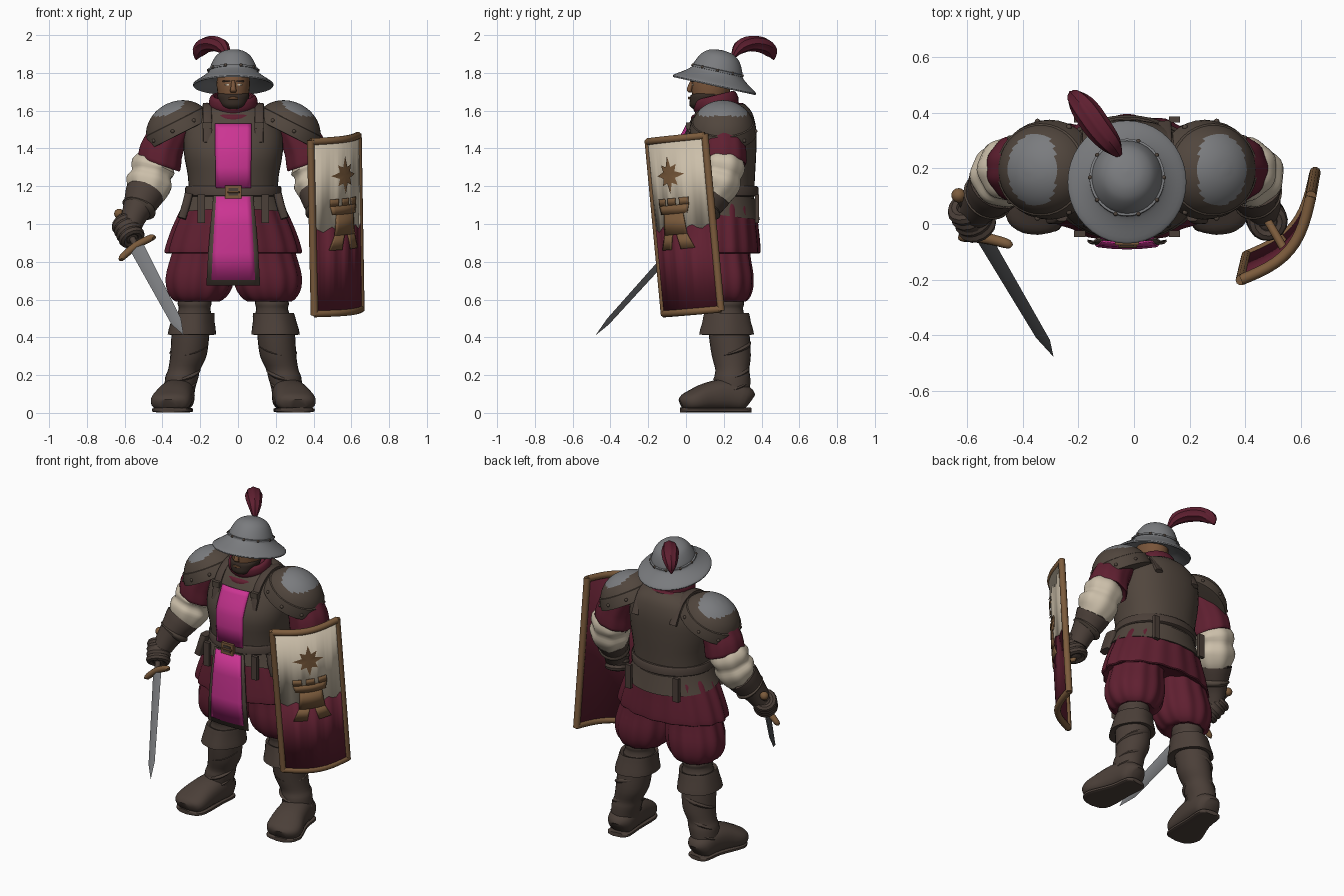
import bpy, bmesh, math
from mathutils import Vector as V

C = -0.025                      # the body's plane of symmetry
UP = V((0, 0, 1))

def material(name, rgb):
    m = bpy.data.materials.new(name)
    m.diffuse_color = (*rgb, 1)
    return m

leather = material("brown leather", (.082, .061, .047))
dark = material("dark boot leather", (.070, .050, .040))
maroon = material("maroon cloth", (.115, .014, .030))
pink = material("magenta cloth", (.60, .035, .29))
steel = material("steel", (.195, .20, .21))
cream = material("cream cloth", (.60, .52, .40))
tan = material("tan wood", (.20, .105, .045))
skin = material("skin", (.19, .09, .042))
hair = material("dark hair", (.035, .023, .017))

def build(name, verts, faces, mats, rule=None):
    me = bpy.data.meshes.new(name)
    me.from_pydata([tuple(v) for v in verts], [], faces)
    mats = mats if isinstance(mats, list) else [mats]
    for m in mats:
        me.materials.append(m)
    bm = bmesh.new()
    bm.from_mesh(me)
    bmesh.ops.recalc_face_normals(bm, faces=bm.faces)
    if rule:
        for f in bm.faces:
            f.material_index = rule(f.calc_center_median())
    bm.to_mesh(me)
    bm.free()
    ob = bpy.data.objects.new(name, me)
    bpy.context.collection.objects.link(ob)
    return ob

def spline(rings, sub):
    out, r = [], [V(q) for q in rings]
    for i in range(len(r) - 1):
        a, b, c, d = r[max(i - 1, 0)], r[i], r[i + 1], r[min(i + 2, len(r) - 1)]
        for k in range(sub):
            t = k / sub
            out.append(b + (c - a) * (t / 2) + (a * 2 - b * 5 + c * 4 - d) * (t * t / 2) + (b * 3 - a - c * 3 + d) * (t ** 3 / 2))
    return out + [r[-1]]

def loft(name, rings, mats, axis=None, n=24, p=2, pleat=(0, 0), sub=3, ref=None, rule=None):
    """Skin elliptical rings (x, y, z, ra, rb) along a path or a fixed axis."""
    r = spline(rings, sub)
    pts = [V(q[:3]) for q in r]
    whole = (axis or pts[-1] - pts[0]).normalized()
    ref = ref or (V((0, 1, 0)) if abs(whole.z) > .5 else UP)
    verts, faces = [], []
    for i, q in enumerate(r):
        t = (axis or pts[min(i + 1, len(r) - 1)] - pts[max(i - 1, 0)]).normalized()
        a = ref.cross(t).normalized()
        b = t.cross(a)
        for k in range(n):
            w = math.tau * k / n
            c, s = math.cos(w), math.sin(w)
            m = 1 + pleat[1] * math.cos(pleat[0] * w)
            c, s = [math.copysign(abs(e) ** (2 / p), e) * m for e in (c, s)]
            verts.append(pts[i] + a * c * max(q[3], .001) + b * s * max(q[4], .001))
    for i in range(len(r) - 1):
        for k in range(n):
            j = (k + 1) % n
            faces.append((i * n + k, i * n + j, i * n + n + j, i * n + n + k))
    faces += [tuple(range(n)), tuple(range(len(verts) - n, len(verts)))]
    return build(name, verts, faces, mats, rule)

def flat(name, rows, mat, axis=UP, **kw):   # rows: z, y, rx, ry
    return loft(name, [(C, y, z, a, b) for z, y, a, b in rows], mat, axis=V(axis).normalized(), **kw)

def side(s, rings):                         # offset from the body centre -> x
    return [(C + s * q[0], *q[1:]) for q in rings]

def lathe(name, base, axis, prof, mats, sy=1, **kw):   # prof: radius, height
    axis = V(axis).normalized()
    return loft(name, [(*(V(base) + axis * h), r, r * sy) for r, h in prof], mats, axis=axis, **kw)

def blob(name, loc, scale, mat):
    bpy.ops.mesh.primitive_uv_sphere_add(segments=16, ring_count=10, location=loc)
    ob = bpy.context.object
    ob.name, ob.scale = name, scale
    ob.data.materials.append(mat)

def box(name, loc, size, mat):
    bpy.ops.mesh.primitive_cube_add(size=1, location=loc)
    ob = bpy.context.object
    ob.name, ob.scale = name, size
    ob.data.materials.append(mat)

def fist(name, loc, axis):
    axis = V(axis).normalized()
    blob(name + "_palm", loc, (.065, .068, .072), dark)
    for k in range(4):
        bpy.ops.mesh.primitive_torus_add(location=V(loc) + axis * (k - 1.5) * .033, major_radius=.05, minor_radius=.023,
            major_segments=16, minor_segments=8, rotation=axis.to_track_quat('Z', 'Y').to_euler())
        bpy.context.object.name = name + "_finger"
        bpy.context.object.data.materials.append(dark)

# Torso, belt and skirt
flat("cuirass", [(1.13, .165, .235, .195), (1.25, .16, .24, .205), (1.38, .16, .262, .212), (1.5, .185, .255, .187),
     (1.59, .2, .2, .15), (1.635, .2, .12, .11)], leather, n=40, p=2.25)
flat("belt", [(1.145, .165, .25, .212), (1.15, .165, .255, .22), (1.19, .165, .255, .22), (1.2, .165, .25, .212)], dark, n=40, sub=1)
flat("jacket_hem", [(1.16, .165, .245, .205), (1.11, .165, .262, .215), (1.05, .165, .292, .228), (1.055, .165, .27, .2)], leather, axis=(0, .13, 1), n=40, sub=1)
flat("skirt", [(1.13, .165, .24, .19), (1.08, .165, .272, .205), (.98, .165, .318, .215), (.88, .165, .352, .225), (.845, .165, .35, .22), (.87, .165, .28, .17)],
     maroon, n=96, pleat=(16, .02))
box("belt_buckle", (C, -.066, 1.17), (.085, .02, .07), tan)
box("buckle_inset", (C, -.075, 1.17), (.05, .008, .04), dark)
loft("buckle_prong", [(C - .03, -.081, 1.17, .006, .006), (C + .035, -.081, 1.17, .006, .006)], tan, n=8, sub=1)

# Tabard panels that curve with the body
def panel(name, rows, mat, k):              # rows: z, half width, y
    nc = 9
    verts = [(C + w * (2 * i / (nc - 1) - 1), y + k * (w * (2 * i / (nc - 1) - 1)) ** 2, z) for z, w, y in rows for i in range(nc)]
    faces = [(j * nc + i, j * nc + i + 1, j * nc + nc + i + 1, j * nc + nc + i) for j in range(len(rows) - 1) for i in range(nc - 1)]
    m = build(name, verts, faces, mat).modifiers.new("thickness", 'SOLIDIFY')
    m.thickness, m.offset = .008, 0

panel("chest_tabard", [(1.53, .096, .006), (1.5, .096, -.009), (1.46, .096, -.03), (1.42, .096, -.047), (1.38, .095, -.06), (1.3, .094, -.059), (1.19, .092, -.056)], pink, 1.1)
panel("tabard_border", [(1.15, .105, -.06), (1.0, .12, -.073), (.85, .132, -.08), (.675, .142, -.074)], leather, .7)
panel("skirt_tabard", [(1.145, .09, -.067), (1.0, .1, -.08), (.85, .108, -.087), (.705, .115, -.081)], pink, .7)

# Collar, head and beard
lathe("collar", (C, .175, 1.57), (0, -.25, 1), [(.16, 0), (.15, .035), (.125, .045), (.13, .07), (.122, .105), (.10, .11), (.09, .06)], maroon, .95)
flat("head", [(1.58, .13, .06, .06), (1.63, .12, .072, .08), (1.69, .13, .083, .098), (1.75, .135, .088, .105), (1.84, .14, .08, .09)], skin)
flat("beard", [(1.6, .085, .03, .035), (1.625, .095, .065, .075), (1.655, .108, .08, .088), (1.682, .118, .085, .093), (1.692, .125, .078, .08)], hair, p=2.3)
loft("nose", [(C, .035, 1.76, .009, .012), (C, .02, 1.72, .014, .014), (C, .018, 1.705, .017, .012), (C, .03, 1.695, .012, .012)], skin, axis=UP, n=12)
loft("mouth", [(C - .025, .022, 1.664, .003, .004), (C, .016, 1.667, .006, .008), (C + .025, .022, 1.664, .003, .004)], skin, n=8)

# Brimmed helmet, tilted backwards, with cord and plume
HAT = (0, .22, 1)
lathe("helmet", (C, .15, 1.735), HAT, [(.11, .04), (.2, -.002), (.212, 0), (.208, .01), (.165, .04), (.135, .065), (.128, .08),
      (.122, .1), (.106, .135), (.085, .163), (.05, .183), (0, .19)], steel, 1.06, n=40)
lathe("helmet_cord", (C, .15, 1.735), HAT, [(.12, .072), (.135, .074), (.135, .084), (.12, .088)], steel, 1.05, n=40, sub=1)
for k in range(10):
    w = math.tau * k / 10
    blob("helmet_rivet", (C + .132 * math.cos(w), .167 + .137 * math.sin(w), 1.814 - .03 * math.sin(w)), (.008,) * 3, leather)
loft("plume", [(-.055, .25, 1.885, .012, .012), (-.08, .285, 1.935, .035, .035), (-.125, .34, 1.955, .046, .038),
     (-.175, .41, 1.945, .046, .04), (-.21, .452, 1.91, .03, .034), (-.222, .465, 1.87, .004, .004)], maroon, n=32, pleat=(8, .06))

for s, tag in ((-1, "right"), (1, "left")):
    def part(name, rings, mat, **kw):
        return loft(tag + "_" + name, side(s, rings), mat, **kw)
    # Face details
    box(tag + "_eye", (C + s * .034, .035, 1.738), (.022, .008, .008), cream)
    box(tag + "_eyebrow", (C + s * .036, .033, 1.755), (.042, .012, .009), hair)
    # Breeches, knees and boots
    part("breeches", [(.15, .18, .92, .15, .15), (.165, .185, .82, .168, .155), (.178, .19, .72, .18, .165), (.185, .195, .64, .163, .153),
         (.19, .2, .59, .115, .115), (.19, .2, .61, .06, .06)], maroon, axis=UP, n=80, pleat=(11, .03))
    part("knee_wrap", [(.2, .21, .62, .08, .085), (.205, .21, .58, .09, .098), (.205, .21, .55, .084, .092), (.21, .215, .5, .1, .1)], dark, axis=UP)
    part("boot_cuff", [(.21, .215, .52, .09, .1), (.21, .215, .53, .108, .118), (.217, .215, .48, .116, .128), (.222, .215, .415, .128, .145),
         (.222, .215, .42, .1, .11)], dark, axis=UP, n=40, sub=2, pleat=(5, .02))
    part("boot_shaft", [(.22, .22, .5, .1, .105), (.228, .23, .4, .1, .108), (.238, .24, .3, .096, .103), (.26, .245, .23, .085, .09),
         (.272, .245, .19, .088, .095), (.283, .245, .13, .082, .094), (.29, .24, .06, .08, .09)], dark, axis=UP)
    for z, o, r in ((.14, .282, .086), (.205, .267, .09), (.34, .235, .1)):
        part("boot_fold", [(o, .243, z - .012, r - .01, r), (o, .24, z, r + .006, r + .01), (o, .243, z + .014, r - .01, r)], dark, axis=V((s * .25, -.3, 1)).normalized())
    part("foot", [(.28, .338, .06, .04, .045), (.283, .31, .075, .075, .07), (.292, .22, .095, .088, .085), (.31, .12, .085, .098, .077),
         (.33, .04, .064, .108, .06), (.34, -.005, .054, .09, .046), (.343, -.026, .046, .045, .028)], dark, p=2.4)
    part("sole", [(.281, .342, .015, .04, .013), (.284, .315, .015, .072, .013), (.296, .2, .015, .078, .013), (.325, .05, .015, .106, .013),
         (.34, -.005, .015, .086, .013), (.344, -.027, .015, .04, .013)], dark, p=4)
    # Pauldron with steel crown and a lower lip
    ax = V((s * .45, 0, .89)).normalized()
    slope = V((s * .89, 0, -.45)).normalized()
    base = V((C + s * .287, .195, 1.495))
    ang = [3, 15, 27, 40, 54, 68, 80]
    prof = [(.18 * math.sin(math.radians(a)), .155 * math.cos(math.radians(a))) for a in ang]
    lathe(tag + "_pauldron", base, ax, prof + [(.17, -.01)], [leather, steel], .94, n=48, sub=3,
          rule=lambda c: int((c - base).dot(ax) > .05 and (((c - base).dot(slope) + .005) / .098) ** 2 + ((c.y - base.y) / .132) ** 2 < 1))
    lathe(tag + "_pauldron_lip", base, ax, [(.165, .055), (.178, .05), (.19, .01), (.193, -.018), (.175, -.02)], leather, .93, n=32, sub=1)
    for k in range(9):
        w = math.radians(k * 40)
        blob(tag + "_pauldron_rivet", base + ax * .012 + slope * .188 * math.cos(w) + V((0, .176 * math.sin(w), 0)), (.01,) * 3, leather)
    # Shoulder strap, its buckle and belt tabs
    part("shoulder_strap", [(.135, .0, 1.43, .024, .012), (.137, .035, 1.54, .024, .012), (.138, .1, 1.605, .024, .012), (.138, .19, 1.63, .024, .012),
         (.138, .29, 1.595, .024, .012), (.135, .36, 1.48, .024, .012)], dark, ref=UP, p=4, n=16)
    box(tag + "_strap_buckle", (C + s * .137, .015, 1.52), (.05, .03, .035), leather)
    for y in (-.035, .375):
        box(tag + "_belt_tab", (C + s * .17, y, 1.08), (.04, .022, .15), dark)
    part("hip_strap", [(.235, .05, 1.16, .022, .04), (.25, .045, 1.1, .022, .045), (.272, .04, 1.03, .022, .04)], dark, p=4)
    # Arms; the shield arm is drawn in a little
    d = .05 if s > 0 else 0
    part("sleeve", [(.32, .2, 1.52, .1, .1), (.375, .2, 1.41, .112, .115), (.39, .2, 1.35, .118, .12), (.395, .2, 1.315, .112, .115), (.39, .2, 1.34, .07, .07)],
         maroon, n=48, axis=V((-s * .35, 0, 1)).normalized(), pleat=(9, .02))
    part("puffed_sleeve", [(.395, .2, 1.36, .08, .08), (.42, .197, 1.305, .118, .115), (.432, .187, 1.26, .105, .105), (.443, .175, 1.22, .122, .115),
         (.457, .155, 1.17, .105, .102), (.475, .135, 1.13, .075, .075)], cream, n=48, pleat=(7, .025))
    part("gauntlet", [(.47 - d * .3, .14, 1.155, .08, .08), (.468 - d * .3, .142, 1.163, .104, .102), (.492 - d * .6, .11, 1.11, .09, .092), (.522 - d * .8, .075, 1.05, .07, .075),
         (.545 - d, .045, .99, .06, .065)], dark)
    part("gauntlet_band", [(.495 - d * .6, .105, 1.095, .085, .085), (.5 - d * .6, .098, 1.083, .094, .094), (.507 - d * .6, .09, 1.07, .076, .078)], leather)

# Sword, laid along its own axis
guard, tip = V((-.54, -.05, .885)), V((-.29, -.475, .415))
D = (tip - guard).normalized()
G = (V((.83, -.13, .55)) - D * V((.83, -.13, .55)).dot(D)).normalized()
N = D.cross(G)
def on_sword(t, a, b):
    return (*(guard + D * t), a, b)
L = (tip - guard).length
loft("sword_blade", [on_sword(0, .04, .01), on_sword(L - .1, .03, .008), on_sword(L, .001, .001)], steel, ref=N, n=4, sub=1)
loft("sword_grip", [on_sword(-.24, .017, .017), on_sword(0, .017, .017)], dark, ref=N, n=12, sub=1)
loft("sword_guard", [(*(guard + G * x + D * e), r, r) for x, e, r in ((-.105, .025, .012), (-.09, .012, .018), (0, 0, .02), (.09, .012, .018), (.105, .025, .012))], tan, n=12)
blob("sword_pommel", guard - D * .245, (.026, .026, .026), tan)
fist("sword_hand", (-.582, .025, .965), D)
fist("shield_hand", (.475, .02, .975), (.1, -.2, 1))

# Curved shield: u runs front to rear, v bottom to top
def P(u, v, off=0):
    lo = V((.405, -.115, .525)).lerp(V((.65, .185, .55)), u)
    hi = V((.385, -.2, 1.435)).lerp(V((.635, .1, 1.468)), u)
    return lo.lerp(hi, v) + V((.75, -.66, -.06)) * (.065 * math.sin(math.pi * u) + off)

def patch(name, corners, mat, off, nu=8, wave=(0, 0)):   # corners: u0, u1 below, u0, u1 above, v0, v1
    a0, a1, b0, b1, v0, v1 = corners
    verts = [P(a0 + (a1 - a0) * i / nu, v0 + wave[0] * math.cos(i * 1.6), off) for i in range(nu + 1)]
    verts += [P(b0 + (b1 - b0) * i / nu, v1 + wave[1] * math.cos(i * 1.6), off) for i in range(nu + 1)]
    m = build(name, verts, [(i, i + 1, nu + i + 2, nu + i + 1) for i in range(nu)], mat).modifiers.new("thickness", 'SOLIDIFY')
    m.thickness, m.offset = .008, 0

patch("shield_lower_field", (0, 1, 0, 1, 0, .485), maroon, .006, 16, (0, .015))
patch("shield_upper_field", (0, 1, 0, 1, .485, 1), cream, .006, 16, (.015, 0))
patch("shield_back", (0, 1, 0, 1, 0, 1), maroon, -.004, 16)
for v in (0, 1):
    loft("shield_rim", [(*P(k / 12, v), .02, .02) for k in range(13)], tan, n=10, sub=1)
for u in (0, 1):
    loft("shield_rim", [(*P(u, k - .01 + .02 * k), .02, .02) for k in (0, 1)], tan, n=10, sub=1)
tower = [(.19, .39, .28, .44, .365, .45), (.57, .77, .52, .68, .365, .45), (.28, .68, .31, .65, .45, .57), (.25, .71, .22, .74, .57, .62)]
tower += [(u, u + .13, u, u + .13, .62, .66) for u in (.22, .415, .61)]
for t in tower:
    patch("tower_emblem", t, tan, .013)
rad = [.5 if k % 2 else (1.1 if k % 4 == 0 else .85) for k in range(16)]
star = [P(.48 + .22 * rad[k] * math.sin(math.tau * k / 16), .795 + .1 * rad[k] * math.cos(math.tau * k / 16), .016) for k in range(16)]
build("star_emblem", star + [P(.48, .795, .016)], [(k, (k + 1) % 16, 16) for k in range(16)], tan)
loft("shield_grip", [(*P(.4, .42), .015, .015), (.475, .02, .9, .015, .015), (.475, .02, 1.05, .015, .015), (*P(.4, .62), .015, .015)], tan, n=10)

bpy.ops.object.select_all(action='SELECT')
bpy.context.view_layer.objects.active = bpy.data.objects["cuirass"]
bpy.ops.object.shade_smooth_by_angle(angle=math.radians(40))
